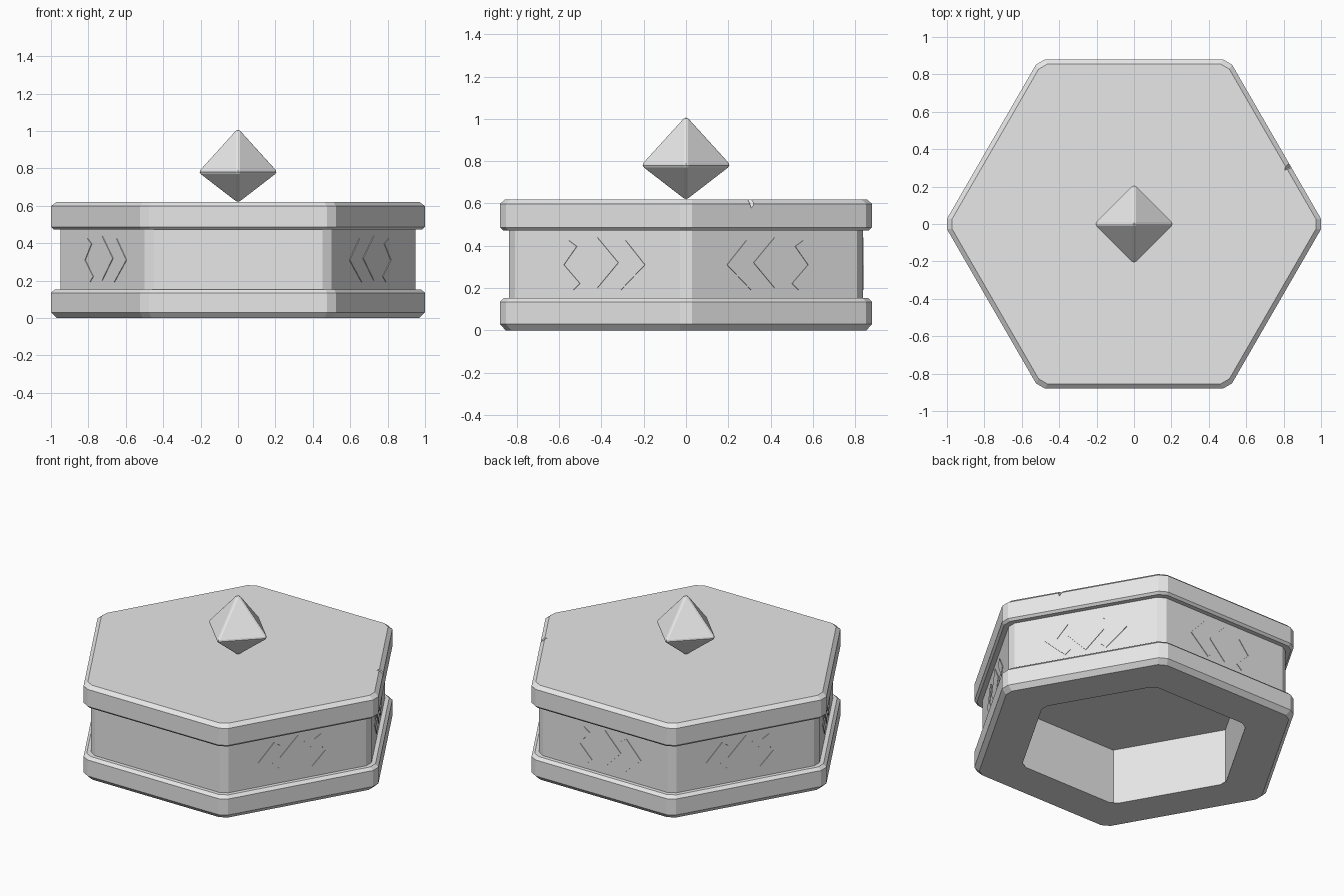
import bpy, bmesh, math
from mathutils import Vector

if "Cube" in bpy.data.objects:
    bpy.data.objects.remove(bpy.data.objects["Cube"])

stone = bpy.data.materials.new("grey_stone")
stone.diffuse_color = (0.8, 0.8, 0.8, 1)
stone.use_nodes = True
stone.node_tree.nodes["Principled BSDF"].inputs["Base Color"].default_value = stone.diffuse_color


def finish(name, bm):
    me = bpy.data.meshes.new(name)
    bm.normal_update()
    bm.to_mesh(me)
    bm.free()
    me.materials.append(stone)
    ob = bpy.data.objects.new(name, me)
    bpy.context.collection.objects.link(ob)
    return ob


def hexagon(radius, cut):
    """Hexagon with corners on the x axis, each corner trimmed by cut."""
    c = [Vector((math.cos(i * math.pi / 3), math.sin(i * math.pi / 3))) * radius
         for i in range(6)]
    if cut == 0:
        return c
    pts = []
    for i in range(6):
        pts.append(c[i] + (c[i - 1] - c[i]).normalized() * cut)
        pts.append(c[i] + (c[(i + 1) % 6] - c[i]).normalized() * cut)
    return pts


def hex_loft(name, profile, cut=0.032, cap_start=False, cap_end=False):
    """Skin hexagonal rings given as (radius, height)."""
    bm = bmesh.new()
    rings = [[bm.verts.new((p.x, p.y, z)) for p in hexagon(r, cut)]
             for r, z in profile]
    n = len(rings[0])
    for a, b in zip(rings, rings[1:]):
        for i in range(n):
            j = (i + 1) % n
            bm.faces.new((a[i], a[j], b[j], b[i]))
    if cap_start:
        bm.faces.new(rings[0][::-1])
    if cap_end:
        bm.faces.new(rings[-1])
    return finish(name, bm)


# Hollow underside
hex_loft("underside_recess", [(0.71, 0.37), (0.71, 0)], cut=0, cap_start=True)

# Lower moulding, wall and top slab
hex_loft("base_moulding", [(0.71, 0), (0.985, 0), (1.016, 0.03), (1.016, 0.135),
                           (0.995, 0.153), (0.95, 0.153)])
hex_loft("wall", [(0.966, 0.15), (0.966, 0.48)])
slab = hex_loft("top_slab", [(0.95, 0.473), (1.0, 0.473), (1.016, 0.487),
                             (1.016, 0.598), (0.988, 0.62)],
                cap_start=True, cap_end=True)

# Small crack in the slab's right edge
bm = bmesh.new()
top = [bm.verts.new((x, y, 0.64)) for x, y in
       ((0.79, 0.28), (0.90, 0.30), (0.90, 0.34), (0.80, 0.32))]
tip = bm.verts.new((0.86, 0.32, 0.55))
bm.faces.new(top)
for i in range(4):
    bm.faces.new((top[i], tip, top[(i + 1) % 4]))
bmesh.ops.recalc_face_normals(bm, faces=bm.faces[:])
cutter = finish("crack_cutter", bm)
cutter.hide_render = True
mod = slab.modifiers.new("crack", "BOOLEAN")
mod.operation, mod.solver, mod.object = "DIFFERENCE", "EXACT", cutter
bpy.context.view_layer.objects.active = slab
bpy.ops.object.modifier_apply(modifier="crack")
bpy.data.objects.remove(cutter)

# Thin diamond and chevron plates on every wall face but the front
diamond = [(-0.115, 0.32), (0, 0.2), (0.115, 0.32), (0, 0.44)]
chevron = [(0.26, 0.31), (0.155, 0.425), (0.112, 0.397),
           (0.182, 0.31), (0.095, 0.222), (0.13, 0.192)]
shapes = [diamond, chevron, [(-u, z) for u, z in chevron][::-1]]
apothem = 0.966 * math.cos(math.pi / 6)
bm = bmesh.new()
for deg in (30, 90, 150, 210, 330):
    a = math.radians(deg)
    out = Vector((math.cos(a), math.sin(a), 0))
    side = Vector((-math.sin(a), math.cos(a), 0))
    for shape in shapes:
        base = [out * (apothem - 0.001) + side * u + Vector((0, 0, z)) for u, z in shape]
        low = [bm.verts.new(p) for p in base]
        high = [bm.verts.new(p + out * 0.005) for p in base]
        face = bm.faces.new(high)
        face.normal_update()
        if face.normal.dot(out) < 0:
            face.normal_flip()
            low, high = low[::-1], high[::-1]
        for i in range(len(low)):
            j = (i + 1) % len(low)
            bm.faces.new((low[i], low[j], high[j], high[i]))
finish("wall_ornaments", bm)

# Floating gem with softened edges
bm = bmesh.new()
for p in ((0.218, 0, 0.78), (-0.218, 0, 0.78), (0, 0.218, 0.78), (0, -0.218, 0.78),
          (0, 0, 1.02), (0, 0, 0.612)):
    bm.verts.new(p)
bmesh.ops.convex_hull(bm, input=bm.verts[:])
bmesh.ops.bevel(bm, geom=bm.edges[:], offset=0.012, segments=2, profile=0.5,
                affect="EDGES")
bmesh.ops.recalc_face_normals(bm, faces=bm.faces[:])
finish("gem", bm)
